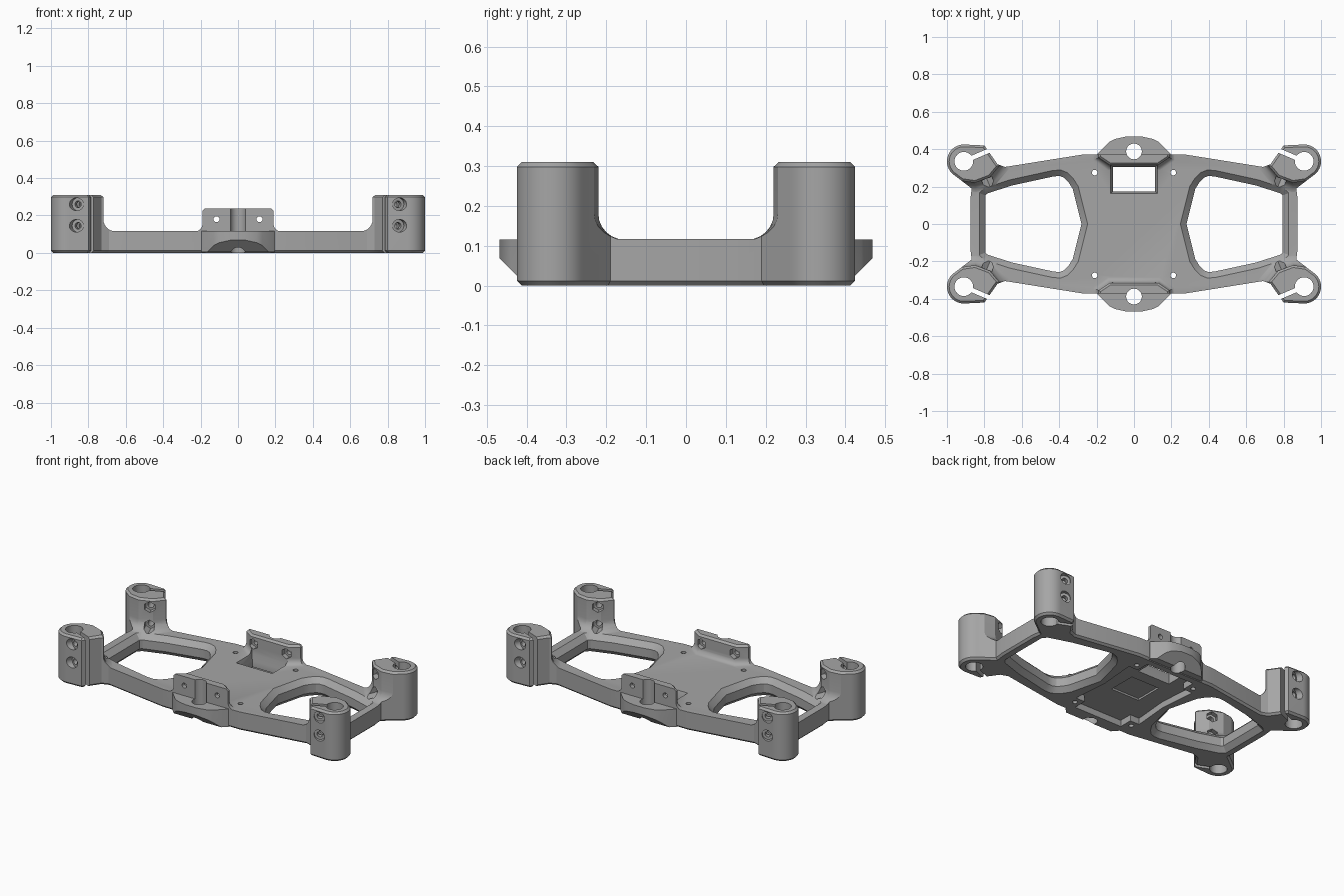
import bpy, bmesh, math
from mathutils import Vector, Matrix

old = bpy.data.objects.get("Cube")
if old:
    bpy.data.objects.remove(old, do_unlink=True)

grey = bpy.data.materials.new("plain grey")
grey.use_nodes = True
COLOUR = (0.38, 0.38, 0.38, 1)
grey.diffuse_color = COLOUR
grey.node_tree.nodes["Principled BSDF"].inputs["Base Color"].default_value = COLOUR

PLATE = 0.117
TOP = 0.31
QUADS = [(sx, sy) for sx in (1, -1) for sy in (1, -1)]


def to_object(bm, name):
    bmesh.ops.recalc_face_normals(bm, faces=bm.faces)
    mesh = bpy.data.meshes.new(name)
    bm.to_mesh(mesh)
    bm.free()
    mesh.materials.append(grey)
    ob = bpy.data.objects.new(name, mesh)
    bpy.context.collection.objects.link(ob)
    return ob


def offset(pts, d):
    """Mitred outward offset of a closed 2D outline."""
    p = [Vector(q) for q in pts]
    area = sum(p[i - 1].x * p[i].y - p[i].x * p[i - 1].y for i in range(len(p)))
    if area < 0:
        p.reverse()
    out = []
    for i, q in enumerate(p):
        a = (q - p[i - 1]).normalized()
        b = (p[(i + 1) % len(p)] - q).normalized()
        n1, n2 = Vector((a.y, -a.x)), Vector((b.y, -b.x))
        out.append(q + (n1 + n2) * d / (1 + n1.dot(n2)))
    return out


def loft(pts, levels, name, under_slope=None):
    """Stack offset copies of an outline; levels are (height, offset)."""
    bm = bmesh.new()
    rings = [[bm.verts.new((q.x, q.y, z)) for q in offset(pts, d)] for z, d in levels]
    n = len(pts)
    for lo, hi in zip(rings, rings[1:]):
        for i in range(n):
            bm.faces.new((lo[i], lo[(i + 1) % n], hi[(i + 1) % n], hi[i]))
    bm.faces.new(rings[0][::-1])
    bm.faces.new(rings[-1])
    if under_slope:
        co, no = under_slope
        cut = bmesh.ops.bisect_plane(bm, geom=bm.verts[:] + bm.edges[:] + bm.faces[:],
                                     plane_co=co, plane_no=no, clear_outer=True)
        edges = [e for e in cut["geom_cut"] if isinstance(e, bmesh.types.BMEdge)]
        bmesh.ops.holes_fill(bm, edges=edges, sides=0)
    return to_object(bm, name)


def rod(a, b, r, sides=32):
    """Cylinder or hexagonal prism between two points."""
    a, b = Vector(a), Vector(b)
    turn = (b - a).to_track_quat("Z", "Y").to_matrix().to_4x4()
    bm = bmesh.new()
    bmesh.ops.create_cone(bm, cap_ends=True, segments=sides, radius1=r, radius2=r,
                          depth=(b - a).length, matrix=Matrix.Translation((a + b) / 2) @ turn)
    return to_object(bm, "cutter")


def boolean(target, tool, op="DIFFERENCE"):
    tool.hide_render = True
    mod = target.modifiers.new("join", "BOOLEAN")
    mod.operation, mod.object, mod.solver = op, tool, "EXACT"
    bpy.context.view_layer.objects.active = target
    bpy.ops.object.modifier_apply(modifier=mod.name)
    bpy.data.objects.remove(tool, do_unlink=True)


def mirrored(pts, sx, sy):
    return [(x * sx, y * sy) for x, y in pts]


def half(pts):
    """Complete an outline across the x = 0 line."""
    return pts + mirrored(pts[::-1], -1, 1)


def flare(start, radius, base):
    """Levels of a concave foot that curves into an upright wall."""
    steps = [i * math.pi / 12 for i in range(7)]
    return [(base, radius)] + [(start + radius * (1 - math.cos(t)),
                                radius * (1 - math.sin(t))) for t in steps]


# Slab, with upright clamp posts and mounting blocks flowing out of it
frame = loft([(-1.2, -0.6), (1.2, -0.6), (1.2, 0.6), (-1.2, 0.6)],
             [(-0.1, 0), (PLATE, 0)], "mounting_frame")
post = [(0.85, 0.22), (0.95, 0.235), (1.1, 0.3), (1.1, 0.5), (0.72, 0.5),
        (0.72, 0.31), (0.77, 0.25)]
for sx, sy in QUADS:
    levels = flare(0.115, 0.065, 0.05) + [(0.298, 0), (0.33, -0.032)]
    boolean(frame, loft(mirrored(post, sx, sy), levels, "clamp_post"), "UNION")
block = half([(0.19, 0.45), (0.19, 0.355), (0.13, 0.315)])
for sy in (1, -1):
    levels = flare(0.115, 0.04, 0.05) + [(0.225, 0), (0.237, -0.012)]
    boolean(frame, loft(mirrored(block, 1, sy), levels, "mounting_block"), "UNION")

# Trim everything to the overall outline, with chamfered rims
arc = [(0.91 + 0.09 * math.cos(t), 0.335 + 0.09 * math.sin(t))
       for t in (math.radians(-58 + 8 * i) for i in range(20))]
quarter = [(0.875, 0.13), (0.868, 0.19)] + arc + [
    (0.80, 0.42), (0.73, 0.32), (0.69, 0.305), (0.27, 0.372)]
upper = half(quarter)
outline = upper + mirrored(upper[::-1], 1, -1)
boolean(frame, loft(outline, [(0, -0.012), (0.012, 0), (TOP - 0.012, 0), (TOP, -0.012)],
                    "outline"), "INTERSECT")

# End tabs with a sloping underside
tab = half([(0.195, 0.34), (0.195, 0.375), (0.13, 0.44), (0.1, 0.455), (0.04, 0.468)])
for sy in (1, -1):
    ob = loft(mirrored(tab, 1, sy), [(0.004, 0), (PLATE - 0.001, 0)], "end_tab",
              ((0, 0.4 * sy, 0), (0, sy, -1)))
    boolean(frame, ob, "UNION")

# Large side openings, chamfered above and below
edge = [(0.825, 0.165), (0.80, 0.19), (0.66, 0.235), (0.43, 0.285), (0.39, 0.286),
        (0.355, 0.272), (0.325, 0.24), (0.30, 0.20)]
opening = edge + [(0.25, 0)] + mirrored(edge[::-1], 1, -1)
for sx in (1, -1):
    boolean(frame, loft(mirrored(opening, sx, 1),
                        [(-0.02, 0.02), (0.03, -0.03), (0.085, -0.03), (0.14, 0.025)],
                        "cutter"))

# Underside recess that leaves a boss round each corner hole
pocket = half([(0.225, 0), (0.235, 0.235), (0.17, 0.235), (0.17, 0.32)])
pocket = half([(0.17, -0.32), (0.17, -0.235), (0.235, -0.235), (0.215, 0),
               (0.235, 0.235), (0.17, 0.235), (0.17, 0.32)])
boolean(frame, loft(pocket, [(-0.05, 0), (0.04, 0)], "cutter"))
pad = half([(0.1, -0.08), (0.1, 0.1)])
boolean(frame, loft(pad, [(0, 0), (0.052, 0)], "cutter"))

# Rectangular window beside the back block
window = half([(0.113, 0.175), (0.113, 0.305)])
boolean(frame, loft(window, [(-0.05, 0), (0.08, 0), (PLATE, 0.013), (0.2, 0.013)], "cutter"))

# Clamp bores, slits, bolt holes and nut pockets
for sx, sy in QUADS:
    def at(x, y, z):
        return (x * sx, y * sy, z)
    boolean(frame, rod(at(0.91, 0.335, -0.1), at(0.91, 0.335, 0.5), 0.05))
    along, side = Vector((-0.92, 0.39)), Vector((0.39, 0.92)) * 0.012
    c = Vector((0.91, 0.335))
    slit = [tuple(q) for q in (c - side, c + side, c + along * 0.22 + side,
                               c + along * 0.22 - side)]
    boolean(frame, loft(mirrored(slit, sx, sy), [(-0.1, 0), (0.5, 0)], "cutter"))
    for z in (0.145, 0.26):
        start = Vector((0.867, 0.43))
        step = Vector((-0.39, -0.92))

        def on_bolt(d):
            p = start + step * d
            return at(p.x, p.y, z)
        boolean(frame, rod(on_bolt(-0.05), on_bolt(0.21), 0.018, 20))
        boolean(frame, rod(on_bolt(-0.05), on_bolt(0.03), 0.034, 24))
        boolean(frame, rod(on_bolt(0.17), on_bolt(0.25), 0.034, 6))
    # Small plate hole
    boolean(frame, rod(at(0.21, 0.275, -0.1), at(0.21, 0.275, 0.2), 0.015, 16))
    # Block bolt hole with its nut pocket
    boolean(frame, rod(at(0.115, 0.5, 0.18), at(0.115, 0.25, 0.18), 0.016, 16))
    boolean(frame, rod(at(0.115, 0.345, 0.18), at(0.115, 0.25, 0.18), 0.033, 6))

# Vertical bore through each tab, grooving the block
for sy in (1, -1):
    boolean(frame, rod((0, 0.388 * sy, -0.1), (0, 0.388 * sy, 0.4), 0.042))

bpy.ops.object.select_all(action="DESELECT")
frame.select_set(True)
bpy.context.view_layer.objects.active = frame
bpy.ops.object.shade_smooth_by_angle(angle=math.radians(25))
